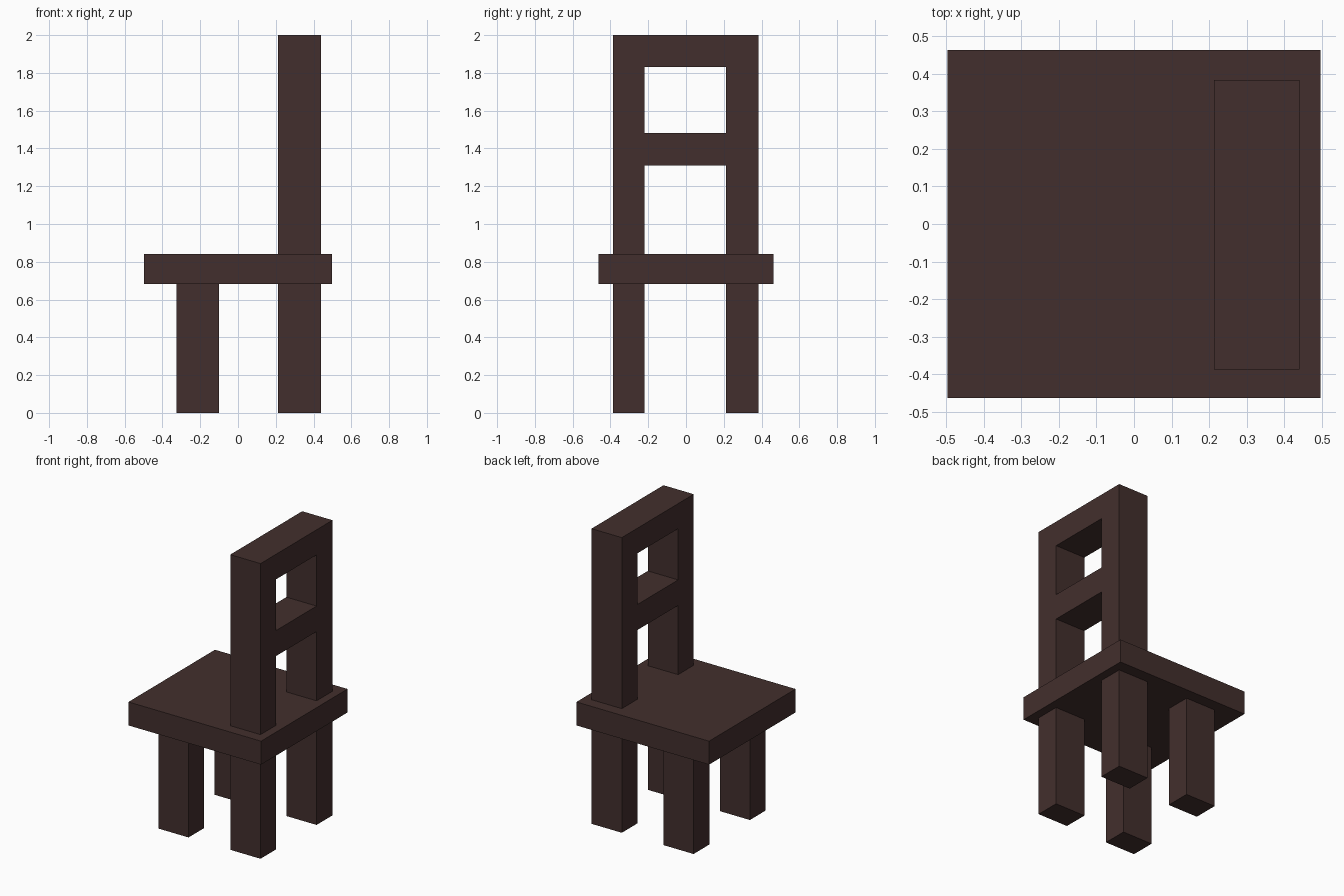
import bpy, bmesh

if "Cube" in bpy.data.objects:
    bpy.data.objects.remove(bpy.data.objects["Cube"])

wood = bpy.data.materials.new("dark_wood")
wood.diffuse_color = (0.055, 0.028, 0.026, 1)
wood.use_nodes = True
wood.node_tree.nodes["Principled BSDF"].inputs["Base Color"].default_value = wood.diffuse_color


def finish(bm, name):
    bmesh.ops.recalc_face_normals(bm, faces=bm.faces)
    mesh = bpy.data.meshes.new(name)
    bm.to_mesh(mesh)
    bm.free()
    mesh.materials.append(wood)
    obj = bpy.data.objects.new(name, mesh)
    bpy.context.collection.objects.link(obj)
    return obj


def box(name, x, y, z):
    bm = bmesh.new()
    bmesh.ops.create_cube(bm, size=1)
    for v in bm.verts:
        v.co = [r[0] if c < 0 else r[1] for c, r in zip(v.co, (x, y, z))]
    return finish(bm, name)


SEAT_Z = (0.682, 0.841)
BACK_X = (0.213, 0.44)
FRONT_X = (-0.325, -0.10)
SIDES = {"right": (-0.387, -0.22), "left": (0.213, 0.383)}

# Seat slab
box("seat", (-0.497, 0.497), (-0.463, 0.463), SEAT_Z)

# Four legs
for side, y in SIDES.items():
    box(f"front_leg_{side}", FRONT_X, y, (0, SEAT_Z[0]))
    box(f"back_leg_{side}", BACK_X, y, (0, SEAT_Z[0]))

# Backrest: one ladder-shaped frame, two posts joined by two rails
ys = (*SIDES["right"], *SIDES["left"])
zs = (SEAT_Z[1], 1.31, 1.483, 1.83, 2.0)
bm = bmesh.new()
grid = [[bm.verts.new((BACK_X[0], y, z)) for z in zs] for y in ys]
for i in range(3):
    for j in range(4):
        if i == 1 and j in (0, 2):  # openings between the rails
            continue
        bm.faces.new((grid[i][j], grid[i + 1][j], grid[i + 1][j + 1], grid[i][j + 1]))
ext = bmesh.ops.extrude_face_region(bm, geom=bm.faces[:], use_keep_orig=True)
moved = [g for g in ext["geom"] if isinstance(g, bmesh.types.BMVert)]
bmesh.ops.translate(bm, verts=moved, vec=(BACK_X[1] - BACK_X[0], 0, 0))
finish(bm, "backrest_frame")
